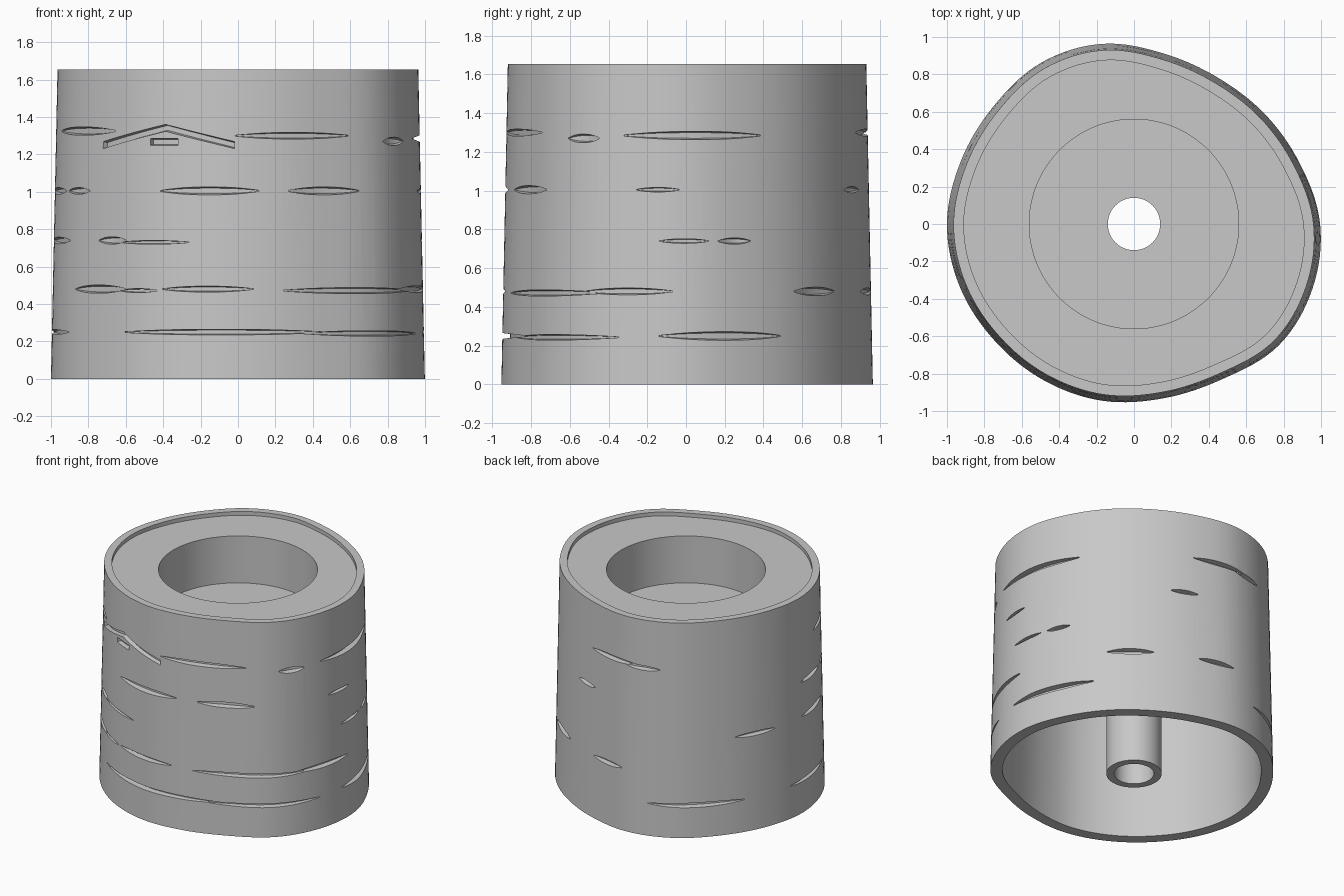
import bpy
import bmesh
from math import cos, sin, radians, floor

cube = bpy.data.objects.get("Cube")
if cube:
    bpy.data.objects.remove(cube, do_unlink=True)

HEIGHT = 1.655
TAPER = 0.035
SEGMENTS = 144

# Irregular trunk outline: base radius every 20 degrees
OUTLINE = [.995, .944, .914, .902, .925, .978, .995, .98, .985,
           1.0, .99, .972, .965, .96, .945, .955, 1.01, 1.015]


def trunk_radius(angle, z):
    """Smoothly interpolated outline radius at an angle, tapered with height."""
    u = angle / 20
    i, t = floor(u), u - floor(u)
    a, b, c, d = (OUTLINE[(i + k) % len(OUTLINE)] for k in (-1, 0, 1, 2))
    r = b + .5 * t * (c - a + t * (2*a - 5*b + 4*c - d + t * (3*(b - c) + d - a)))
    return r * (1 - TAPER * z / HEIGHT)


def polar(r, angle, z):
    return (r * cos(radians(angle)), r * sin(radians(angle)), z)


def make_object(name, bm, material):
    bmesh.ops.recalc_face_normals(bm, faces=bm.faces[:])
    mesh = bpy.data.meshes.new(name)
    bm.to_mesh(mesh)
    bm.free()
    mesh.materials.append(material)
    obj = bpy.data.objects.new(name, mesh)
    bpy.context.collection.objects.link(obj)
    return obj


grey = bpy.data.materials.new("light grey")
grey.use_nodes = True
grey.diffuse_color = (.58, .58, .58, 1)
grey.node_tree.nodes["Principled BSDF"].inputs["Base Color"].default_value = (.58, .58, .58, 1)


# Trunk shell, recessed top, cup and drain tube as one closed loop of rings
def bark(inset, z):
    return lambda a: polar(trunk_radius(a, z) - inset, a, z)


def circle(r, z):
    return lambda a: polar(r, a, z)


CUP_FLOOR, CEILING = 1.26, 1.18
LEDGE = HEIGHT - .03
profile = [bark(0, 0), bark(0, HEIGHT), bark(.055, HEIGHT), bark(.055, LEDGE),
           circle(.56, LEDGE), circle(.56, CUP_FLOOR), circle(.14, CUP_FLOOR),
           circle(.14, 0), circle(.195, 0), circle(.195, CEILING),
           bark(.085, CEILING), bark(.085, 0)]
bm = bmesh.new()
rings = [[bm.verts.new(place(360 * i / SEGMENTS)) for i in range(SEGMENTS)]
         for place in profile]
for k, low in enumerate(rings):
    high = rings[(k + 1) % len(rings)]
    for i in range(SEGMENTS):
        j = (i + 1) % SEGMENTS
        bm.faces.new((low[i], low[j], high[j], high[i]))
trunk = make_object("trunk_planter", bm, grey)


# Groove cutters that follow the bark
def add_cutter(bm, stations):
    """Each station is (angle, z, half height, depth)."""
    previous = None
    for angle, z, half, depth in stations:
        r = trunk_radius(angle, z)
        corners = [(r + .03, half * 1.1), (r - depth, half * .6),
                   (r - depth, -half * .6), (r + .03, -half * 1.1)]
        loop = [bm.verts.new(polar(cr, angle, z + dz)) for cr, dz in corners]
        if previous is None:
            bm.faces.new(loop)
        else:
            for i in range(4):
                j = (i + 1) % 4
                bm.faces.new((previous[i], previous[j], loop[j], loop[i]))
        previous = loop
    bm.faces.new(previous[::-1])


def bark_slit(bm, start, end, z, half):
    """Long lens that narrows and gets shallower toward its tips."""
    steps = max(10, int((end - start) / 2.5))
    stations = []
    for i in range(steps + 1):
        t = 2 * i / steps - 1
        stations.append((start + (end - start) * i / steps, z,
                         half * (1 - .85 * abs(t) ** 2.5),
                         .01 + .03 * (1 - t * t)))
    add_cutter(bm, stations)


def straight_groove(bm, points, half):
    """Square-ended groove through a few (angle, z) points."""
    stations = [(*points[0], half, .03)]
    for (a0, z0), (a1, z1) in zip(points, points[1:]):
        for i in range(1, 11):
            f = i / 10
            stations.append((a0 + (a1 - a0) * f, z0 + (z1 - z0) * f, half, .03))
    add_cutter(bm, stations)


# Rows of slits, by height: (start angle, end angle, half height)
SLIT_ROWS = {
    1.325: [(193, 226, .025)],
    1.30: [(269, 308.5, .02), (78, 104, .02)],
    1.285: [(341, 385, .024), (99, 114, .02)],
    1.27: [(322, 333, .025)],
    1.005: [(201, 214, .02), (181, 199, .02), (244, 277, .024),
            (287, 312, .024), (345, 358, .013), (67, 80, .018)],
    .74: [(219, 231, .022), (352, 367, .013), (370, 381, .018),
          (146, 165, .018), (181, 203, .02)],
    .73: [(229, 254, .011)],
    .48: [(207, 231, .025), (245, 275, .018), (329, 356, .02),
          (38, 59, .025), (80, 97, .02)],
    .472: [(229, 243, .012), (285, 335, .018)],
    .25: [(231, 298, .017), (352, 392, .025), (109, 150, .02), (173, 203, .015)],
    .243: [(292, 340, .016)],
}
bm = bmesh.new()
for z, slits in SLIT_ROWS.items():
    for start, end, half in slits:
        bark_slit(bm, start, end, z, half)

# Carved roof mark with a small window below it
straight_groove(bm, [(220.4, 1.25), (245.5, 1.342), (268.8, 1.25)], .022)
straight_groove(bm, [(240.2, 1.267), (250, 1.267)], .022)
cutter = make_object("groove_cutter", bm, grey)
cutter.hide_render = True

# Cut the grooves, then discard the cutter
cut = trunk.modifiers.new("grooves", "BOOLEAN")
cut.operation = "DIFFERENCE"
cut.solver = "EXACT"
cut.use_self = True
cut.object = cutter
bpy.context.view_layer.update()
evaluated = trunk.evaluated_get(bpy.context.evaluated_depsgraph_get())
carved = bpy.data.meshes.new_from_object(evaluated)
trunk.modifiers.clear()
trunk.data = carved
bpy.data.objects.remove(cutter, do_unlink=True)

# Smooth bark with crisp rims and grooves
bpy.ops.object.select_all(action="DESELECT")
trunk.select_set(True)
bpy.context.view_layer.objects.active = trunk
bpy.ops.object.shade_smooth_by_angle(angle=radians(25))
